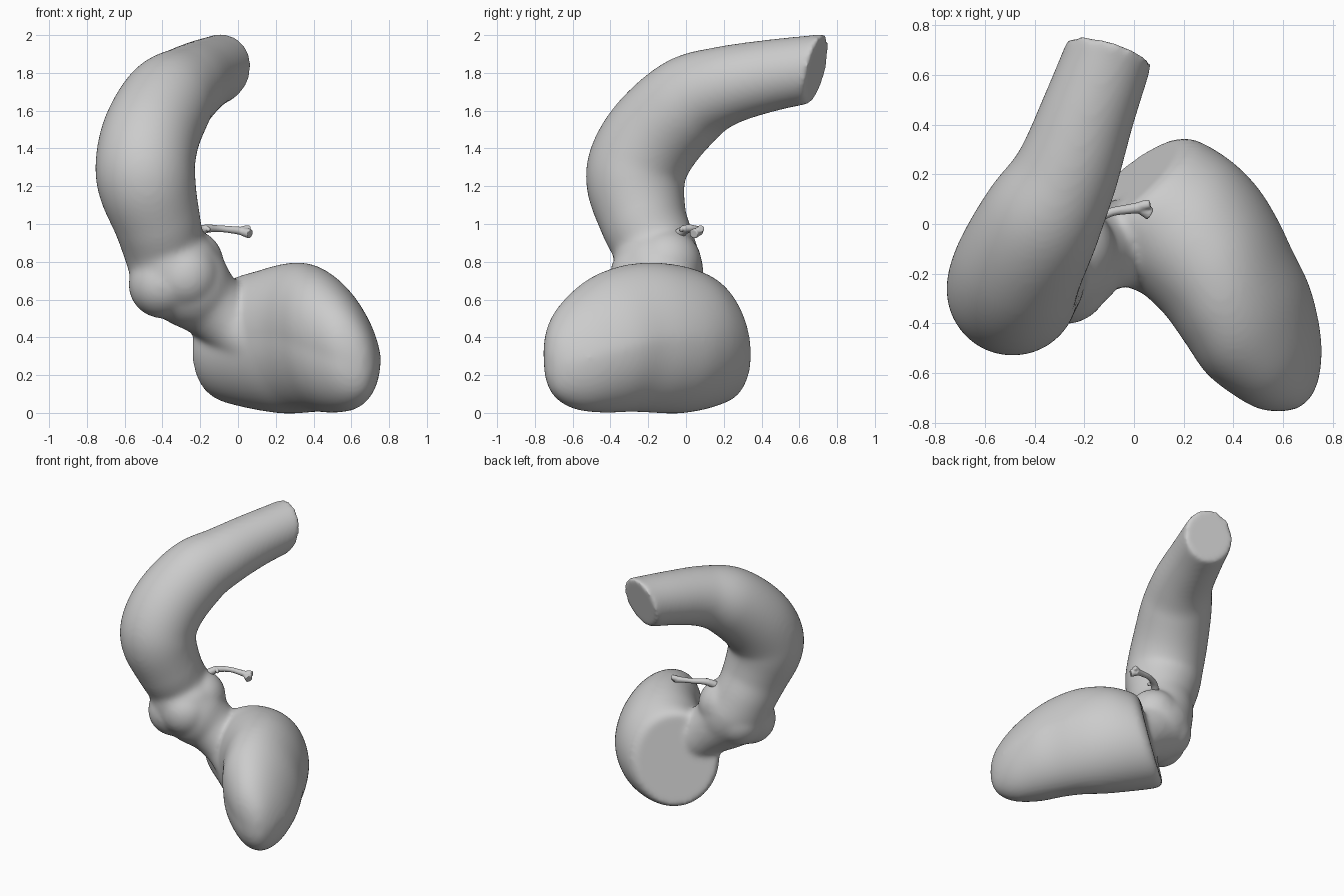
import bpy, bmesh, math
from mathutils import Vector

if "Cube" in bpy.data.objects:
    bpy.data.objects.remove(bpy.data.objects["Cube"])


def spline(pts, n):
    """Catmull-Rom resampling of equal-length tuples."""
    out = []
    p = [Vector(q) for q in pts]
    p = [p[0] * 2 - p[1]] + p + [p[-1] * 2 - p[-2]]
    for i in range(1, len(p) - 2):
        a, b, c, d = p[i - 1:i + 3]
        for k in range(n):
            t = k / n
            out.append(0.5 * (2 * b + (c - a) * t + (2 * a - 5 * b + 4 * c - d) * t * t
                              + (3 * b - a - 3 * c + d) * t ** 3))
    return out + [p[-2]]


def loft(bm, rings):
    """Skin a list of point rings and cap both ends."""
    loops = [[bm.verts.new(co) for co in ring] for ring in rings]
    n = len(loops[0])
    for a, b in zip(loops, loops[1:]):
        for i in range(n):
            j = (i + 1) % n
            bm.faces.new((a[i], a[j], b[j], b[i]))
    bm.faces.new(loops[0][::-1])
    bm.faces.new(loops[-1])


def tube(bm, pts, n=8, sides=40):
    """Round tube through (x, y, z, radius) points."""
    path = spline(pts, n)
    u, rings = Vector((1, 0, 0)), []
    for i, p in enumerate(path):
        q0, q1 = path[max(i - 1, 0)], path[min(i + 1, len(path) - 1)]
        t = (q1.to_3d() - q0.to_3d()).normalized()
        u = (u - t * u.dot(t)).normalized()
        v = t.cross(u)
        rings.append([p.to_3d() + p[3] * (u * math.cos(a) + v * math.sin(a))
                      for a in (math.tau * k / sides for k in range(sides))])
    loft(bm, rings)


def finish(bm, name, voxel, smooth):
    bmesh.ops.recalc_face_normals(bm, faces=bm.faces[:])
    me = bpy.data.meshes.new(name)
    bm.to_mesh(me)
    bm.free()
    ob = bpy.data.objects.new(name, me)
    bpy.context.collection.objects.link(ob)
    r = ob.modifiers.new("fuse", 'REMESH')
    r.mode, r.voxel_size, r.use_smooth_shade = 'VOXEL', voxel, True
    s = ob.modifiers.new("soften", 'SMOOTH')
    s.factor, s.iterations = 0.5, smooth
    return ob


bm = bmesh.new()

# Aorta: outflow neck, root, ascending part and arch
tube(bm, [(0.10, -0.12, 0.38, 0.17), (-0.02, -0.08, 0.47, 0.175), (-0.14, -0.095, 0.57, 0.185),
          (-0.24, -0.13, 0.66, 0.225), (-0.33, -0.15, 0.76, 0.24),
          (-0.39, -0.17, 0.88, 0.22), (-0.43, -0.225, 1.02, 0.232),
          (-0.48, -0.265, 1.2, 0.26), (-0.49, -0.25, 1.33, 0.264),
          (-0.455, -0.15, 1.49, 0.26), (-0.37, 0.02, 1.65, 0.245),
          (-0.275, 0.2, 1.73, 0.212), (-0.185, 0.45, 1.787, 0.19),
          (-0.095, 0.70, 1.825, 0.178), (-0.05, 0.85, 1.845, 0.178)])
# Slanted cut at the end of the arch
bmesh.ops.bisect_plane(bm, geom=bm.verts[:] + bm.edges[:] + bm.faces[:],
                       plane_co=(-0.1, 0.695, 1.83),
                       plane_no=(0.28, 0.93, -0.23), clear_outer=True)
bmesh.ops.holes_fill(bm, edges=[e for e in bm.edges if e.is_boundary])

# Sinus bulges around the root
for co, rad in (((-0.4, -0.2, 0.68), 0.18), ((-0.26, -0.1, 0.79), 0.185),
                ((-0.28, -0.22, 0.72), 0.185), ((-0.37, -0.11, 0.7), 0.185)):
    s = bmesh.ops.create_icosphere(bm, subdivisions=4, radius=rad)
    bmesh.ops.translate(bm, verts=s['verts'], vec=co)

# Ventricle: (along axis, side min, side max, bottom, top, backward lean, sideways lean of the top)
D, U, Z = Vector((0.65, -0.76, 0)), Vector((0.76, 0.65, 0)), Vector((0, 0, 1))
sections = [(-0.135, -0.20, 0.355, 0.075, 0.70, 0.22, 0.0), (-0.09, -0.225, 0.41, 0.05, 0.73, 0.18, 0.0),
            (0.05, -0.19, 0.46, 0.015, 0.76, 0.08, 0.0), (0.2, -0.16, 0.475, -0.004, 0.785, 0.0, 0.05),
            (0.35, -0.14, 0.455, 0.0, 0.797, 0.0, 0.1), (0.5, -0.15, 0.415, 0.005, 0.78, 0.0, 0.14),
            (0.65, -0.162, 0.375, 0.0, 0.725, 0.0, 0.18), (0.8, -0.13, 0.30, 0.012, 0.625, 0.0, 0.2),
            (0.9, -0.09, 0.225, 0.05, 0.525, 0.0, 0.2), (0.965, -0.03, 0.15, 0.11, 0.42, 0.0, 0.15),
            (0.995, 0.025, 0.085, 0.19, 0.32, 0.0, 0.1)]
rings = []
for s, t0, t1, z0, z1, back, side in spline(sections, 5):
    ring = []
    for k in range(48):
        a = math.tau * k / 48
        dz = (z1 - z0) / 2 * math.sin(a)
        t = (t0 + t1) / 2 + (t1 - t0) / 2 * math.cos(a) - side * max(dz, 0)
        ring.append(D * (s + back * dz) + U * t + Z * ((z0 + z1) / 2 + dz))
    rings.append(ring)
loft(bm, rings)
finish(bm, "ventricle_and_aorta", 0.014, 22)

# Small coronary branch with a forked tip
bm = bmesh.new()
tube(bm, [(-0.25, -0.06, 0.93, 0.03), (-0.18, 0.0, 0.972, 0.024), (-0.1, 0.045, 0.975, 0.018),
          (-0.02, 0.06, 0.968, 0.02), (0.04, 0.068, 0.96, 0.024)], sides=16)
tube(bm, [(0.01, 0.065, 0.965, 0.018), (0.04, 0.075, 0.972, 0.02),
          (0.065, 0.08, 0.975, 0.018)], sides=16)
tube(bm, [(0.01, 0.065, 0.962, 0.018), (0.04, 0.055, 0.955, 0.024),
          (0.065, 0.04, 0.948, 0.026)], sides=16)
tube(bm, [(-0.2, 0.0, 0.975, 0.016), (-0.17, -0.015, 0.98, 0.013),
          (-0.15, -0.03, 0.965, 0.011)], sides=16)
finish(bm, "coronary_branch", 0.005, 2)
